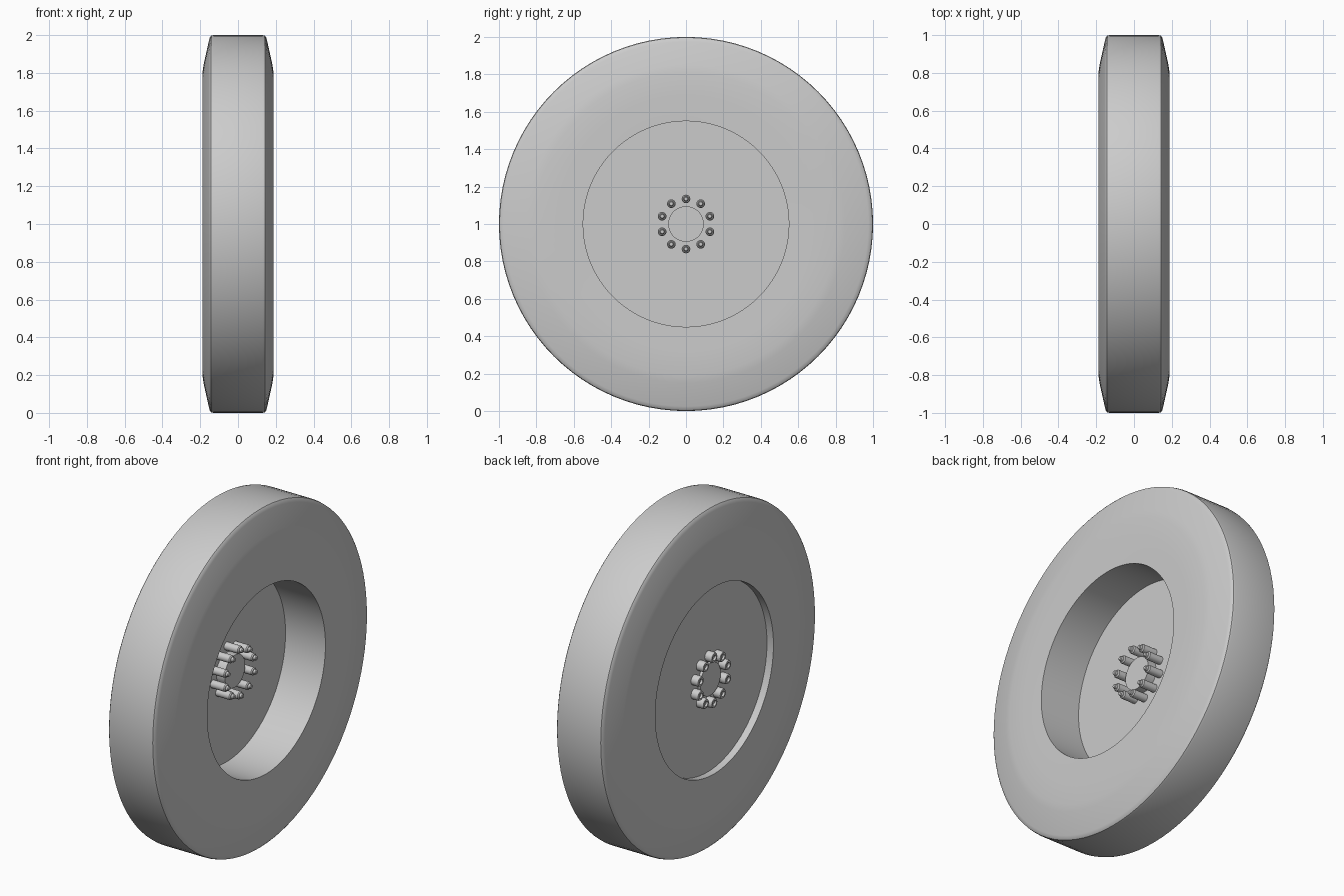
import bpy, bmesh, math
from mathutils import Vector, Matrix

cube = bpy.data.objects.get("Cube")
if cube:
    bpy.data.objects.remove(cube)

GREY = (0.6, 0.6, 0.6, 1)
grey = bpy.data.materials.new("plain grey")
grey.use_nodes = True
grey.diffuse_color = GREY
grey.node_tree.nodes["Principled BSDF"].inputs["Base Color"].default_value = GREY


def lathe(name, profile, steps, centre=(0, 0, 1), closed=False):
    """Spin (x, radius) points about the x axis."""
    bm = bmesh.new()
    verts = [bm.verts.new((x, 0, r)) for x, r in profile]
    edges = [bm.edges.new(pair) for pair in zip(verts, verts[1:])]
    if closed:
        edges.append(bm.edges.new((verts[-1], verts[0])))
    bmesh.ops.spin(bm, geom=verts + edges, cent=(0, 0, 0), axis=(1, 0, 0),
                   angle=math.tau, steps=steps, use_duplicate=False)
    bmesh.ops.remove_doubles(bm, verts=bm.verts, dist=0.0002)
    bmesh.ops.recalc_face_normals(bm, faces=bm.faces)
    mesh = bpy.data.meshes.new(name)
    bm.to_mesh(mesh)
    bm.free()
    mesh.materials.append(grey)
    obj = bpy.data.objects.new(name, mesh)
    obj.location = centre
    bpy.context.collection.objects.link(obj)
    bpy.ops.object.select_all(action="DESELECT")
    obj.select_set(True)
    bpy.context.view_layer.objects.active = obj
    bpy.ops.object.shade_smooth_by_angle(angle=math.radians(35))
    return obj


# Tyre: straight bore, bulged sidewalls, rounded shoulders
half = [(0.185, 0.55), (0.187, 0.68), (0.187, 0.81), (0.181, 0.85),
        (0.153, 0.975), (0.149, 0.988), (0.142, 0.997), (0.13, 1.0)]
lathe("tyre", half + [(-x, r) for x, r in reversed(half)], 96, closed=True)

# Wheel disc, set toward the right side
lathe("wheel_disc", [(-0.075, 0), (-0.075, 0.55), (-0.143, 0.55), (-0.143, 0)], 96)

# Central hub, standing proud of both disc faces
lathe("hub", [(-0.02, 0), (-0.02, 0.095), (-0.16, 0.095), (-0.16, 0)], 48)

# Ring of studs with stepped tips, and rounded nuts behind them
stud = [(-0.08, 0), (-0.08, 0.023), (0.012, 0.023), (0.018, 0.018),
        (0.018, 0.014), (0.03, 0.013), (0.034, 0.009), (0.034, 0)]
nut = [(-0.14, 0), (-0.14, 0.03), (-0.178, 0.03), (-0.186, 0.026),
       (-0.187, 0.016), (-0.176, 0.013), (-0.176, 0)]
COUNT = 10
for i in range(COUNT):
    spot = Matrix.Rotation(math.tau * i / COUNT, 3, "X") @ Vector((0, 0, 0.134))
    spot.z += 1
    lathe(f"stud_{i + 1}", stud, 20, spot)
    lathe(f"nut_{i + 1}", nut, 20, spot)
